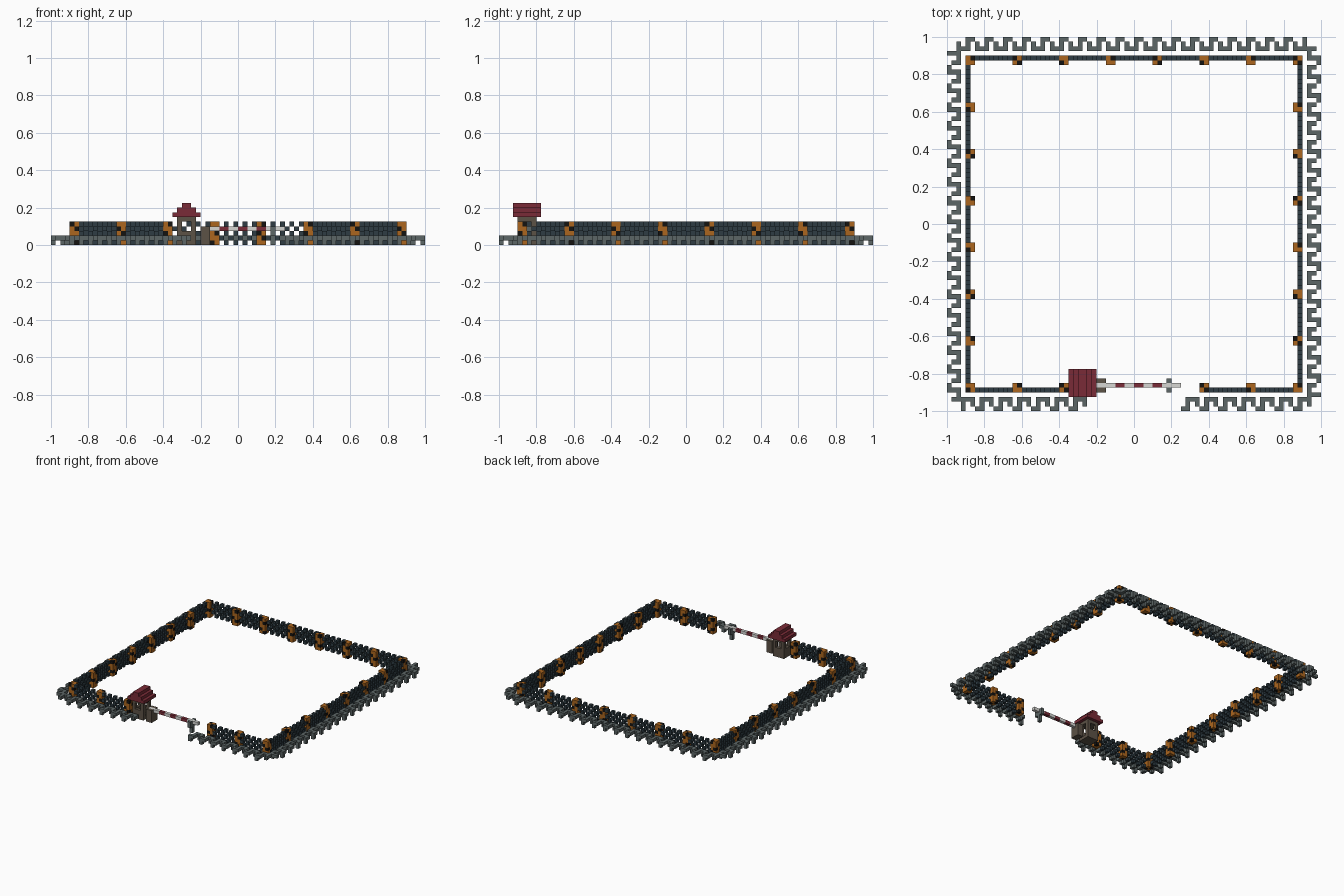
import bpy, bmesh
from mathutils import Vector

cube = bpy.data.objects.get("Cube")
if cube:
    bpy.data.objects.remove(cube, do_unlink=True)

U = 0.025   # edge of one block
N = 80      # blocks per side


def make_material(name, rgb):
    lin = [((c / 255 + 0.055) / 1.055) ** 2.4 if c > 10 else c / 255 / 12.92 for c in rgb]
    m = bpy.data.materials.new(name)
    m.use_nodes = True
    m.diffuse_color = (*lin, 1)
    bsdf = m.node_tree.nodes["Principled BSDF"]
    bsdf.inputs["Base Color"].default_value = (*lin, 1)
    bsdf.inputs["Roughness"].default_value = 0.9
    return m


FENCE = make_material("dark slate", (46, 60, 67))
WIRE = make_material("steel grey", (92, 102, 102))
ORANGE = make_material("hazard orange", (172, 102, 30))
BLACK = make_material("black", (20, 18, 16))
WOOD = make_material("grey brown", (92, 82, 70))
ROOF = make_material("maroon", (122, 43, 55))
WHITE = make_material("off white", (215, 215, 212))

# Six face directions, each with two in-plane axes
SIDES = []
for axis in range(3):
    for sign in (-1, 1):
        d = [0, 0, 0]
        d[axis] = sign
        SIDES.append((Vector(d), (axis + 1) % 3, (axis + 2) % 3))


def blocks(name, cells):
    """Build one object from {(i, j, k): material}, keeping only exposed faces."""
    me = bpy.data.meshes.new(name)
    mats = []
    for m in cells.values():
        if m not in mats:
            mats.append(m)
            me.materials.append(m)
    bm = bmesh.new()
    for (i, j, k), mat in cells.items():
        mid = Vector(((i + 0.5 - N / 2) * U, (j + 0.5 - N / 2) * U, (k + 0.5) * U))
        for d, a, b in SIDES:
            if (i + int(d.x), j + int(d.y), k + int(d.z)) in cells:
                continue
            corners = []
            for p, q in ((-1, -1), (1, -1), (1, 1), (-1, 1)):
                o = d.copy()
                o[a], o[b] = p, q
                corners.append(bm.verts.new(mid + o * U / 2))
            if sum(d) < 0:
                corners.reverse()
            bm.faces.new(corners).material_index = mats.index(mat)
    bm.to_mesh(me)
    bm.free()
    ob = bpy.data.objects.new(name, me)
    bpy.context.collection.objects.link(ob)
    return ob


def box(cells, xs, ys, zs, mat):
    for i in range(*xs):
        for j in range(*ys):
            for k in range(*zs):
                cells[i, j, k] = mat


def place(side, i, d):
    """Turn a distance along a side and a depth inward into grid columns."""
    return ((i, d), (N - 1 - d, i), (N - 1 - i, N - 1 - d), (d, N - 1 - i))[side]


SIDE_NAMES = ("front", "right", "back", "left")
post_starts = range(4, 76, 10)

# Striped posts
posts = {}
for s in range(4):
    for n in post_starts:
        if s == 0 and n in (34, 44):
            continue
        for i in (n, n + 1):
            for d in (4, 5):
                x, y = place(s, i, d)
                for k in range(5):
                    posts[x, y, k] = BLACK if (x + y + k) % 3 == 0 else ORANGE
blocks("striped_posts", posts)

for s, label in enumerate(SIDE_NAMES):
    # Lattice fence with a gateway at the front
    fence = {}
    for i in range(4, 76):
        if s == 0 and 26 <= i < 54:
            continue
        for k in range(5):
            c = (*place(s, i, 4), k)
            if (i + k) % 2 == 0 and c not in posts:
                fence[c] = FENCE
    blocks(label + "_fence", fence)

    # Coiled wire outside the fence, on small feet
    wire = {}
    for i in range(3, 78):
        if s == 0 and 30 <= i < 50:
            continue
        step = (i - 2) % 4
        for depth, steps, foot in ((0, (0, 1), 0), (1, (1, 3), None), (2, (1, 2, 3), 2)):
            if step in steps:
                c = place(s, i, depth)
                wire[(*c, 1)] = WIRE
                if step == foot:
                    wire[(*c, 0)] = WIRE
    blocks(label + "_coiled_wire", wire)

# Guard booth: low walls, corner pillars, lintel, open doorway at the gate side
booth = {}
box(booth, (27, 31), (4, 8), (0, 3), WOOD)
for i in (27, 30):
    for j in (4, 7):
        box(booth, (i, i + 1), (j, j + 1), (3, 5), WOOD)
box(booth, (27, 31), (4, 8), (5, 6), WOOD)
for i in (28, 29, 30):
    for j in (5, 6):
        for k in range(1, 5):
            booth.pop((i, j, k), None)
blocks("guard_booth", booth)

# Stepped gable roof
roof = {}
for level in range(3):
    box(roof, (26 + level, 32 - level), (3, 9), (6 + level, 7 + level), ROOF)
blocks("booth_roof", roof)

# Gate pivot and forked rest
pivot = {}
for j in (4, 6):
    box(pivot, (32, 34), (j, j + 1), (0, 4), WOOD)
box(pivot, (32, 34), (5, 6), (0, 3), WOOD)
blocks("gate_pivot", pivot)
rest = {}
box(rest, (47, 48), (5, 6), (0, 3), WIRE)
for j in (4, 6):
    box(rest, (47, 48), (j, j + 1), (2, 4), WIRE)
blocks("gate_rest", rest)

# Striped gate arm
arm = {}
for i in range(32, 50):
    red = (i // 2) % 2 == 0 and 34 <= i < 48
    arm[i, 5, 3] = ROOF if (i - 34) // 2 % 2 == 1 and 34 <= i < 46 else WHITE
blocks("gate_arm", arm)
